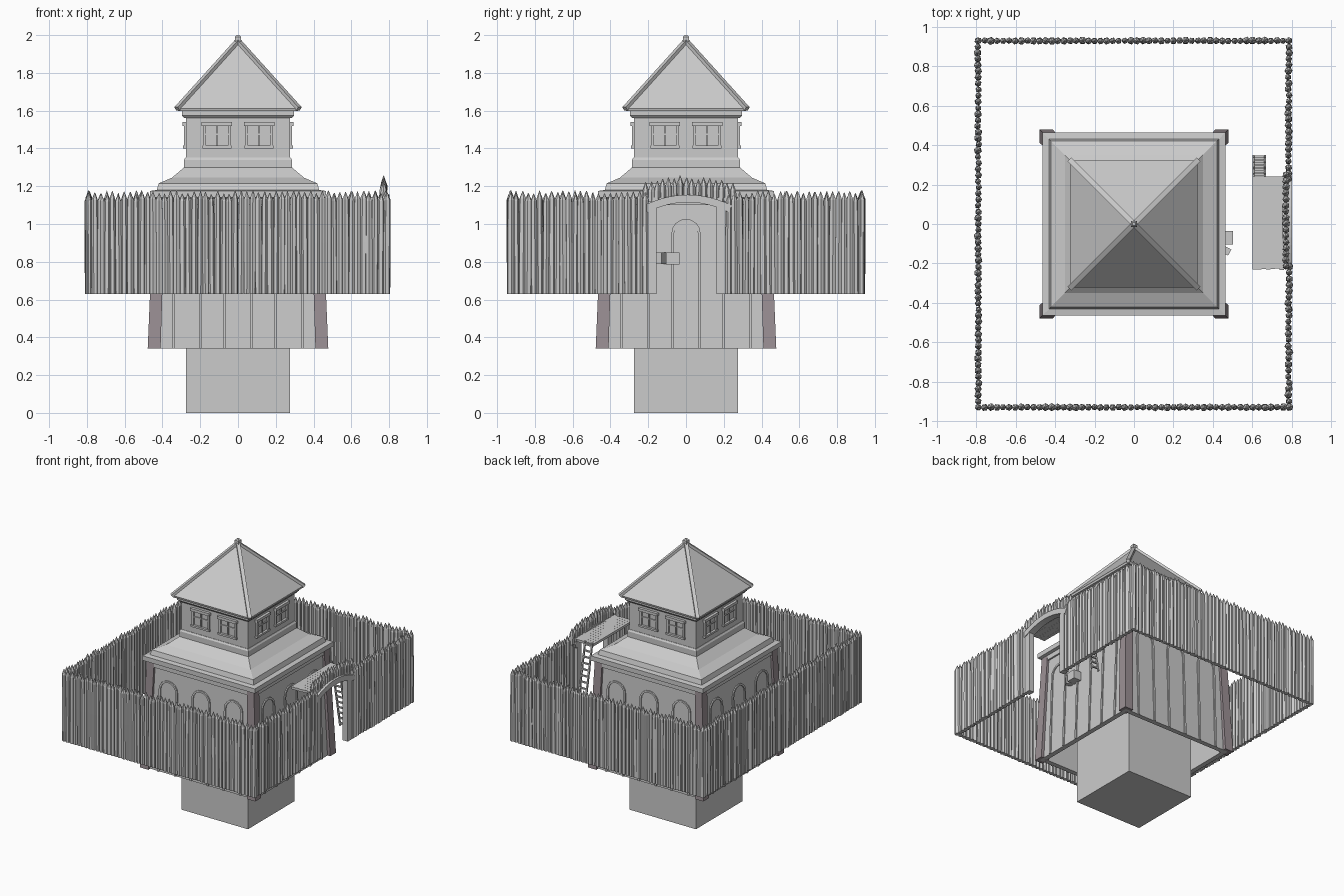
import bpy, bmesh, random
from math import sin, cos, pi
from mathutils import Vector, Matrix

if "Cube" in bpy.data.objects:
    bpy.data.objects.remove(bpy.data.objects["Cube"])

random.seed(7)
dark = bpy.data.materials.new("dark_timber")
dark.diffuse_color = (0.33, 0.28, 0.30, 1)
dark.use_nodes = True
dark.node_tree.nodes["Principled BSDF"].inputs["Base Color"].default_value = dark.diffuse_color


def loft(bm, rings, caps=True):
    vs = [[bm.verts.new(p) for p in r] for r in rings]
    n = len(vs[0])
    for a, b in zip(vs, vs[1:]):
        for i in range(n):
            bm.faces.new((a[i], a[(i + 1) % n], b[(i + 1) % n], b[i]))
    if caps:
        bm.faces.new(vs[0][::-1])
        bm.faces.new(vs[-1])


def square(h, z):
    return [(-h, -h, z), (h, -h, z), (h, h, z), (-h, h, z)]


def box(bm, x0, x1, y0, y1, z0, z1):
    loft(bm, [[(x0, y0, z), (x1, y0, z), (x1, y1, z), (x0, y1, z)] for z in (z0, z1)])


def beam(bm, a, b, w, h):
    a, b = Vector(a), Vector(b)
    d = (b - a).normalized()
    s = d.cross(Vector((0, 0, 1)) if abs(d.z) < 0.99 else Vector((1, 0, 0))).normalized()
    t = s.cross(d)
    loft(bm, [[p + s * w / 2 * i + t * h / 2 * j for i, j in ((-1, -1), (1, -1), (1, 1), (-1, 1))]
              for p in (a, b)])


def on_side(k, u, out, z):
    """Point on side k (0 front, 1 right, 2 back, 3 left)."""
    return Matrix.Rotation(k * pi / 2, 3, 'Z') @ Vector((u, -out, z))


def strip(bm, k, path, width, surface, d0, d1):
    """Flat moulding following a (u, z) path on one side."""
    rings = []
    for i, (u, z) in enumerate(path):
        p, q = path[max(i - 1, 0)], path[min(i + 1, len(path) - 1)]
        t = Vector((q[0] - p[0], q[1] - p[1])).normalized() * width / 2
        rings.append([on_side(k, u + s * -t.y, surface(z) + d, z + s * t.x)
                      for s, d in ((-1, d0), (1, d0), (1, d1), (-1, d1))])
    loft(bm, rings)


def finish(name, bm, mat=None):
    bmesh.ops.remove_doubles(bm, verts=bm.verts, dist=1e-5)
    bmesh.ops.recalc_face_normals(bm, faces=bm.faces)
    me = bpy.data.meshes.new(name)
    bm.to_mesh(me)
    bm.free()
    ob = bpy.data.objects.new(name, me)
    bpy.context.collection.objects.link(ob)
    if mat:
        me.materials.append(mat)
    return ob


# core shaft, also the walls of the upper room
bm = bmesh.new()
loft(bm, [square(0.275, 0), square(0.275, 1.6)])
finish("core_shaft", bm)

# flared lower walls, open underneath
bm = bmesh.new()
loft(bm, [square(h, z) for h, z in
          ((0.455, 0.34), (0.43, 1.13), (0.40, 1.13), (0.42, 0.34), (0.455, 0.34))], caps=False)
finish("lower_walls", bm)


def wall(z):
    return 0.455 - 0.025 * (z - 0.34) / 0.79


# blind arches, three per side
bm = bmesh.new()
for k in range(4):
    for c in (-0.27, 0, 0.27):
        arc = [(c - 0.07 * cos(pi * i / 8), 0.95 + 0.07 * sin(pi * i / 8)) for i in range(9)]
        strip(bm, k, [(c - 0.07, 0.34)] + arc + [(c + 0.07, 0.34)], 0.014, wall, -0.01, 0.008)
finish("wall_arches", bm)

# dark corner posts
bm = bmesh.new()
for sx in (-1, 1):
    for sy in (-1, 1):
        loft(bm, [[(sx * a, sy * b, z) for a, b in ((i, i), (o, i), (o, o), (i, o))]
                  for i, o, z in ((0.41, 0.478, 0.34), (0.385, 0.445, 1.13))])
finish("corner_posts", bm, dark)

# lower roof with moulded eave
bm = bmesh.new()
loft(bm, [square(h, z) for h, z in
          ((0.40, 1.10), (0.443, 1.10), (0.443, 1.135), (0.465, 1.14), (0.465, 1.175),
           (0.43, 1.18), (0.42, 1.215), (0.35, 1.245), (0.285, 1.30), (0.27, 1.30))])
finish("lower_roof", bm)

# bands round the upper room
bm = bmesh.new()
loft(bm, [square(h, z) for h, z in ((0.286, 1.295), (0.286, 1.34), (0.278, 1.352))])
loft(bm, [square(h, z) for h, z in ((0.283, 1.56), (0.297, 1.575), (0.297, 1.605))])
finish("upper_bands", bm)

# window frames, two per side
bm = bmesh.new()
for k in range(4):
    for c in (-0.112, 0.112):
        for path, w, d in (
                ([(c - 0.08, 1.53), (c + 0.08, 1.53)], 0.02, 0.02),
                ([(c - 0.077, 1.408), (c + 0.077, 1.408)], 0.014, 0.017),
                ([(c - 0.066, 1.41), (c - 0.066, 1.53)], 0.016, 0.012),
                ([(c + 0.066, 1.41), (c + 0.066, 1.53)], 0.016, 0.012),
                ([(c, 1.41), (c, 1.53)], 0.010, 0.008),
                ([(c - 0.06, 1.475), (c + 0.06, 1.475)], 0.008, 0.007)):
            strip(bm, k, path, w, lambda z: 0.275, -0.005, d)
finish("window_frames", bm)

# pyramid roof, hip beams and finial
bm = bmesh.new()
loft(bm, [square(h, z) for h, z in ((0.29, 1.602), (0.318, 1.597), (0.322, 1.612), (0.004, 1.965))])
finish("upper_roof", bm)
bm = bmesh.new()
for sx in (-1, 1):
    for sy in (-1, 1):
        beam(bm, (sx * 0.323, sy * 0.323, 1.61), (0, 0, 1.968), 0.026, 0.022)
finish("hip_beams", bm)
bm = bmesh.new()
loft(bm, [square(h, z) for h, z in ((0.012, 1.95), (0.016, 1.97), (0.016, 1.99), (0.008, 2.0))])
finish("finial", bm)


def stake(bm, x, y, z0, z1):
    r, turn = random.uniform(0.016, 0.0205), random.uniform(0, pi)
    z1 += random.uniform(-0.012, 0.008)
    lx, ly = random.uniform(-0.003, 0.003), random.uniform(-0.003, 0.003)
    rings = []
    for s, z, f in ((0.95, z0, 0), (1, (z0 + z1) / 2, 0.5), (0.92, z1 - 0.04, 1), (0.08, z1, 1)):
        rings.append([(x + f * lx + r * s * cos(turn + i * pi / 3),
                       y + f * ly + r * s * sin(turn + i * pi / 3), z) for i in range(6)])
    loft(bm, rings)


# palisade, with a gap for the gate on the right
X, Y = 0.787, 0.929
for name, a, b in (("front", (-X, -Y), (X, -Y)), ("back", (X, Y), (-X, Y)),
                   ("left", (-X, Y), (-X, -Y)), ("right_near", (X, -Y), (X, -0.215)),
                   ("right_far", (X, 0.225), (X, Y))):
    bm = bmesh.new()
    a, b = Vector(a), Vector(b)
    n = round((b - a).length / 0.031)
    for i in range(n + 1):
        p = a.lerp(b, i / n)
        stake(bm, p.x - 0.005 * (abs(p.x) > 0.78) * random.random(), p.y, 0.63, 1.17)
    finish("palisade_" + name, bm)

# gate: stakes above the arch, arch and jambs
bm = bmesh.new()
for i in range(16):
    y = -0.215 + i * 0.031
    rise = 0.045 * (1 - (y / 0.28) ** 2)
    stake(bm, 0.77, y, 1.09 + rise, 1.205 + rise)
finish("gate_stakes", bm)
bm = bmesh.new()
arch = [(0.01 + 0.225 * t, 1.135 - 0.055 * t * t) for t in [i / 6 - 1 for i in range(13)]]
strip(bm, 1, arch, 0.04, lambda z: 0.75, 0, 0.052)
for y in (-0.18, 0.185):
    box(bm, 0.755, 0.797, y - 0.024, y + 0.024, 0.63, 1.105)
finish("gate_frame", bm)

# lookout platform of planks
bm = bmesh.new()
for i in range(8):
    x, e = 0.60 + i * 0.023, random.uniform(-0.006, 0.006)
    box(bm, x, x + 0.0225, -0.23 + e, 0.24, 1.122, 1.14)
finish("platform", bm)

# ladder
bm = bmesh.new()
for x in (0.606, 0.664):
    beam(bm, (x, 0.345, 0.63), (x, 0.245, 1.15), 0.01, 0.012)
for i in range(12):
    f = (i + 0.5) / 12
    beam(bm, (0.6, 0.345 - 0.1 * f, 0.63 + 0.52 * f), (0.67, 0.345 - 0.1 * f, 0.63 + 0.52 * f), 0.012, 0.01)
finish("ladder", bm)

# small bracket box on the right wall
bm = bmesh.new()
box(bm, 0.43, 0.502, -0.105, -0.035, 0.785, 0.85)
beam(bm, (0.44, -0.12, 0.818), (0.485, -0.145, 0.818), 0.035, 0.06)
finish("wall_bracket", bm)
